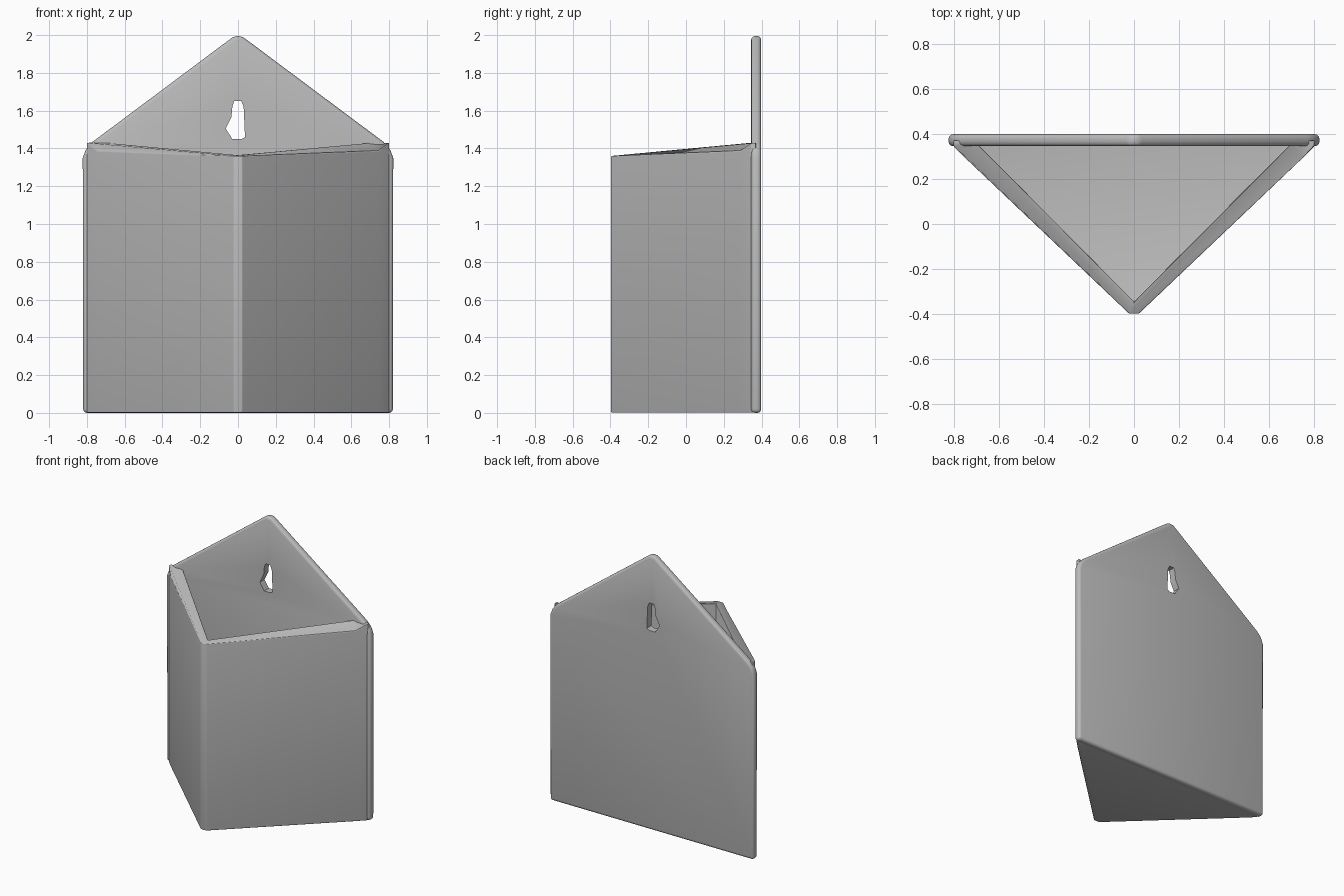
import bpy, bmesh

if "Cube" in bpy.data.objects:
    bpy.data.objects.remove(bpy.data.objects["Cube"])

grey = bpy.data.materials.new("light_grey")
grey.diffuse_color = (0.5, 0.5, 0.5, 1)
grey.use_nodes = True
grey.node_tree.nodes["Principled BSDF"].inputs["Base Color"].default_value = grey.diffuse_color


def prism(name, lower, upper):
    """Closed solid between two matching outlines."""
    bm = bmesh.new()
    a = [bm.verts.new(p) for p in lower]
    b = [bm.verts.new(p) for p in upper]
    n = len(a)
    bm.faces.new(a[::-1])
    bm.faces.new(b)
    for i in range(n):
        j = (i + 1) % n
        bm.faces.new((a[i], a[j], b[j], b[i]))
    bmesh.ops.recalc_face_normals(bm, faces=bm.faces)
    me = bpy.data.meshes.new(name)
    bm.to_mesh(me)
    bm.free()
    ob = bpy.data.objects.new(name, me)
    bpy.context.collection.objects.link(ob)
    me.materials.append(grey)
    return ob


def mirrored(half):
    """Complete a right-hand outline with its left-hand mirror."""
    return half + [(-x, y) for x, y in reversed(half)]


def apply(ob, kind, **settings):
    bpy.ops.object.select_all(action='DESELECT')
    bpy.context.view_layer.objects.active = ob
    ob.select_set(True)
    m = ob.modifiers.new(kind.lower(), kind)
    for k, v in settings.items():
        setattr(m, k, v)
    bpy.ops.object.modifier_apply(modifier=m.name)


def cut(ob, cutter):
    apply(ob, 'BOOLEAN', operation='DIFFERENCE', object=cutter, solver='EXACT')
    bpy.data.objects.remove(cutter)


def soften(ob, width):
    apply(ob, 'BEVEL', width=width, segments=3, limit_method='ANGLE',
          angle_limit=0.6)


def smooth(ob):
    bpy.ops.object.select_all(action='DESELECT')
    bpy.context.view_layer.objects.active = ob
    ob.select_set(True)
    bpy.ops.object.shade_smooth_by_angle(angle=0.7)


def rim_height(y):
    # Rim climbs gently, then ramps up to the back plate
    return 1.36 + 0.025 * (y + 0.4) / 0.69 if y < 0.3 else 1.43


# Triangular pocket with open top
outline = mirrored([(0.022, -0.397), (0.745, 0.29), (0.80, 0.345), (0.80, 0.37)])
pocket = prism("pocket", [(x, y, 0.002) for x, y in outline],
               [(x, y, rim_height(y)) for x, y in outline])
hollow = [(0, -0.345), (0.69, 0.35), (-0.69, 0.35)]
cut(pocket, prism("cavity", [(x, y, 0.05) for x, y in hollow],
                  [(x, y, 2.2) for x, y in hollow]))
soften(pocket, 0.012)
smooth(pocket)

# Gabled back plate with soft edges
gable = mirrored([(0.82, 0), (0.822, 1.35), (0.805, 1.395), (0.77, 1.435), (0.02, 1.995)])
plate = prism("back_plate", [(x, 0.345, z) for x, z in gable],
              [(x, 0.398, z) for x, z in gable])
soften(plate, 0.02)

# Hanging slot through the plate
slot = [(-0.02, 1.65), (0.018, 1.65), (0.03, 1.62), (0.037, 1.46), (0.02, 1.45),
        (-0.03, 1.45), (-0.065, 1.505), (-0.035, 1.565), (-0.03, 1.62)]
cut(plate, prism("slot_cutter", [(x, 0.2, z) for x, z in slot],
                 [(x, 0.6, z) for x, z in slot]))
smooth(plate)
